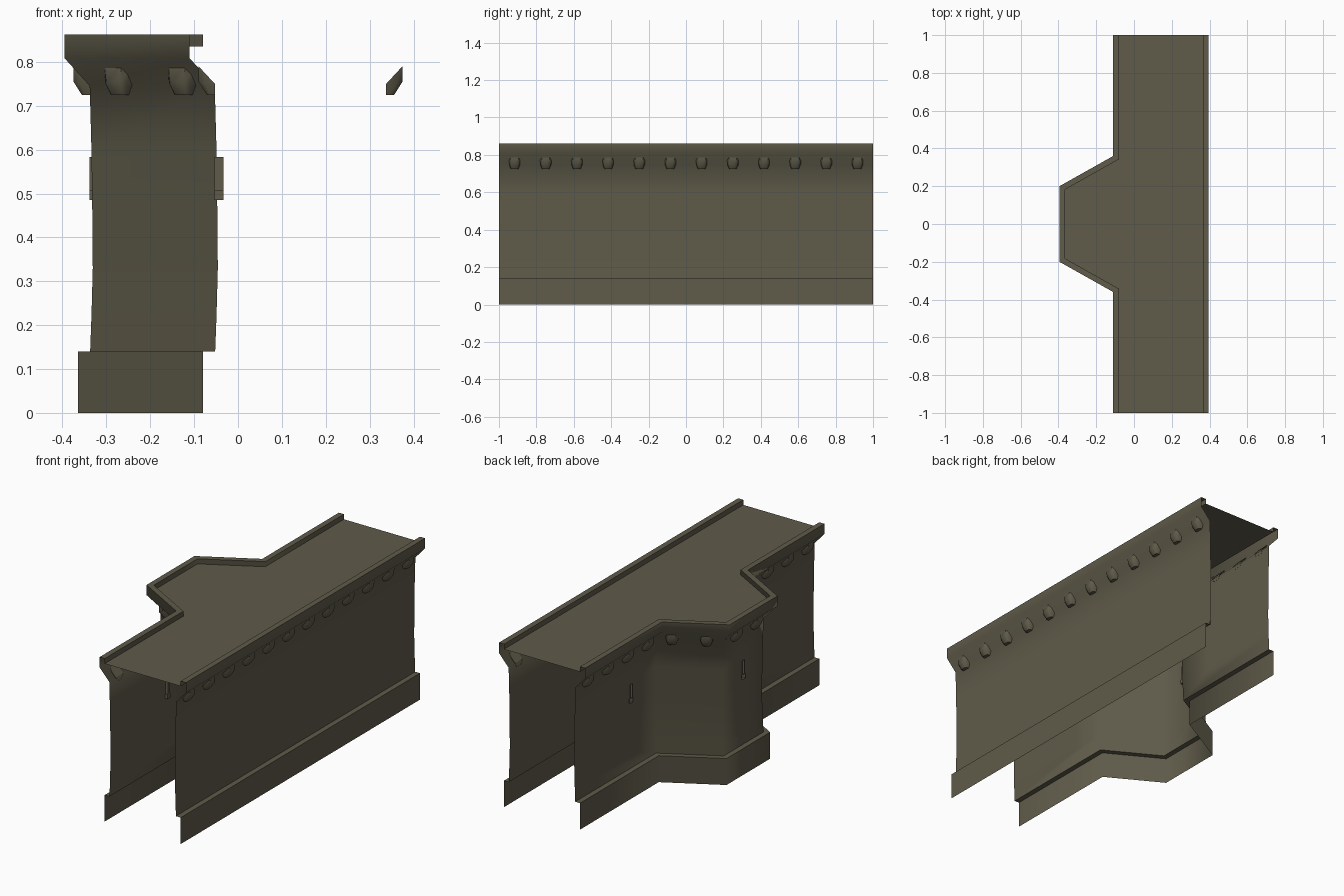
import bpy, bmesh, math
from mathutils import Vector

if "Cube" in bpy.data.objects:
    bpy.data.objects.remove(bpy.data.objects["Cube"])

stone = bpy.data.materials.new("olive_stone")
stone.diffuse_color = (0.115, 0.105, 0.068, 1)
stone.use_nodes = True
stone.node_tree.nodes["Principled BSDF"].inputs["Base Color"].default_value = stone.diffuse_color

# wall lines in plan (outside is on the right-hand side of travel)
LEFT = [(-0.05, 1), (-0.05, 0.325), (-0.335, 0.165),
        (-0.335, -0.165), (-0.05, -0.325), (-0.05, -1)]
RIGHT = [(0.335, -1), (0.335, 1)]
# cross-section: (outward offset, height) from foot to deck
PROFILE = [(0.03, 0), (0.03, 0.14), (0.002, 0.14), (-0.001, 0.22), (-0.004, 0.33),
           (-0.003, 0.45), (-0.001, 0.6), (0.003, 0.745), (0.06, 0.808),
           (0.06, 0.862), (0.03, 0.862), (0.03, 0.835)]


def finish(name, bm, angle=65):
    me = bpy.data.meshes.new(name)
    bm.to_mesh(me)
    bm.free()
    ob = bpy.data.objects.new(name, me)
    bpy.context.collection.objects.link(ob)
    me.materials.append(stone)
    bpy.ops.object.select_all(action='DESELECT')
    ob.select_set(True)
    bpy.context.view_layer.objects.active = ob
    bpy.ops.object.shade_smooth_by_angle(angle=math.radians(angle))
    return ob


def offset(path, d):
    """Mitred outward offset of a plan line."""
    pts = [Vector(p) for p in path]
    nor = []
    for a, b in zip(pts, pts[1:]):
        t = (b - a).normalized()
        nor.append(Vector((t.y, -t.x)))
    out = []
    for i, p in enumerate(pts):
        n1, n2 = nor[max(i - 1, 0)], nor[min(i, len(nor) - 1)]
        out.append(p + (n1 + n2) * d / (1 + n1.dot(n2)))
    return out


def sweep(path):
    bm = bmesh.new()
    rows = [[bm.verts.new((p.x, p.y, z)) for p in offset(path, d)] for d, z in PROFILE]
    for lo, hi in zip(rows, rows[1:]):
        for i in range(len(path) - 1):
            bm.faces.new((lo[i], lo[i + 1], hi[i + 1], hi[i]))
    return bm


def cut_recess(bm, x, y, w, z0, z1):
    """Open a hole in an x-facing wall panel and line it with a shallow box."""
    def panel():
        return [f for f in bm.faces if f.normal.x < -0.95
                and abs(f.calc_center_median().x - x) < 0.015
                and any(z0 - 0.2 < v.co.z < z1 + 0.2 for v in f.verts)
                and 0.2 < f.calc_center_median().z < 0.75
                and min(v.co.y for v in f.verts) < y + w + 1e-4
                and max(v.co.y for v in f.verts) > y - w - 1e-4]
    for co, no in (((0, y - w, 0), (0, 1, 0)), ((0, y + w, 0), (0, 1, 0)),
                   ((0, 0, z0), (0, 0, 1)), ((0, 0, z1), (0, 0, 1))):
        bm.normal_update()
        fs = panel()
        geom = set(fs) | {e for f in fs for e in f.edges} | {v for f in fs for v in f.verts}
        bmesh.ops.bisect_plane(bm, geom=list(geom), plane_co=co, plane_no=no, dist=1e-5)
    bm.normal_update()
    hole = []
    for f in panel():
        c = f.calc_center_median()
        if abs(c.y - y) < w and z0 < c.z < z1:
            hole.append(f)
    bmesh.ops.delete(bm, geom=hole, context='FACES')
    # liner: front ring slightly proud, back plate inside
    ring = [(y - w, z0), (y - w, z1), (y + w, z1), (y + w, z0)]
    fr = [bm.verts.new((x - 0.003, a, b)) for a, b in ring]
    bk = [bm.verts.new((x + 0.017, a, b)) for a, b in ring]
    faces = [bm.faces.new(bk)]
    for i in range(4):
        j = (i + 1) % 4
        faces.append(bm.faces.new((fr[i], fr[j], bk[j], bk[i])))
    mid = Vector((x - 0.003, y, (z0 + z1) / 2))
    for f in faces:
        f.normal_update()
        if f.normal.dot(mid - f.calc_center_median()) < 0:
            f.normal_flip()


# walls, with arrow slits on the bastion side
left = sweep(LEFT)
for x, y in ((-0.05, 0.53), (-0.05, -0.53), (-0.335, 0)):
    cut_recess(left, x, y, 0.007, 0.508, 0.583)
    cut_recess(left, x, y, 0.013, 0.485, 0.508)
finish("bastion_wall", left)
finish("rear_wall", sweep(RIGHT))

# walkway deck
bm = bmesh.new()
bm.faces.new([bm.verts.new((p.x, p.y, 0.835)) for p in offset(LEFT, 0.03) + offset(RIGHT, 0.03)])
finish("walkway_deck", bm)

# corbels under the parapet: rows of (outward, height, half width, half width at the face)
ROWS = [(0.040, 0.790, 0.031, 0.022), (0.040, 0.755, 0.027, 0.018), (0.021, 0.725, 0.020, 0.013)]


def corbel(bm, cx, cy, nx, ny):
    def pt(d, s, z):
        return bm.verts.new((cx + nx * d - ny * s, cy + ny * d + nx * s, z))
    rings = []
    for d, z, wide, face in ROWS:
        back = 0.002
        side = back + (d - back) * 0.65
        rings.append([pt(back, -wide, z), pt(side, -wide, z), pt(d, -face, z),
                      pt(d, face, z), pt(side, wide, z), pt(back, wide, z)])
    # top follows the sloping underside of the parapet
    for v in rings[0]:
        d = (v.co.x - cx) * nx + (v.co.y - cy) * ny
        v.co.z = 0.747 + d * 1.08
    rings[1][0].co.z = rings[1][5].co.z = 0.742
    rings[1][1].co.z = rings[1][4].co.z = 0.75
    for a, b in zip(rings, rings[1:]):
        for i in range(5):
            bm.faces.new((b[i], b[i + 1], a[i + 1], a[i]))
    bm.faces.new(rings[-1][::-1])
    bm.faces.new(rings[0])


bm = bmesh.new()
step = 1 / 6
for i in range(12):
    y = -11 / 12 + i * step
    corbel(bm, 0.335, y, 1, 0)
    if abs(y) > 0.4:
        corbel(bm, -0.05, y, -1, 0)
for a, b in zip(LEFT[1:4], LEFT[2:5]):
    a, b = Vector(a), Vector(b)
    t = (b - a).normalized()
    for s in (-step / 2, step / 2):
        p = (a + b) / 2 + t * s
        corbel(bm, p.x, p.y, t.y, -t.x)
finish("corbels", bm, 50)
